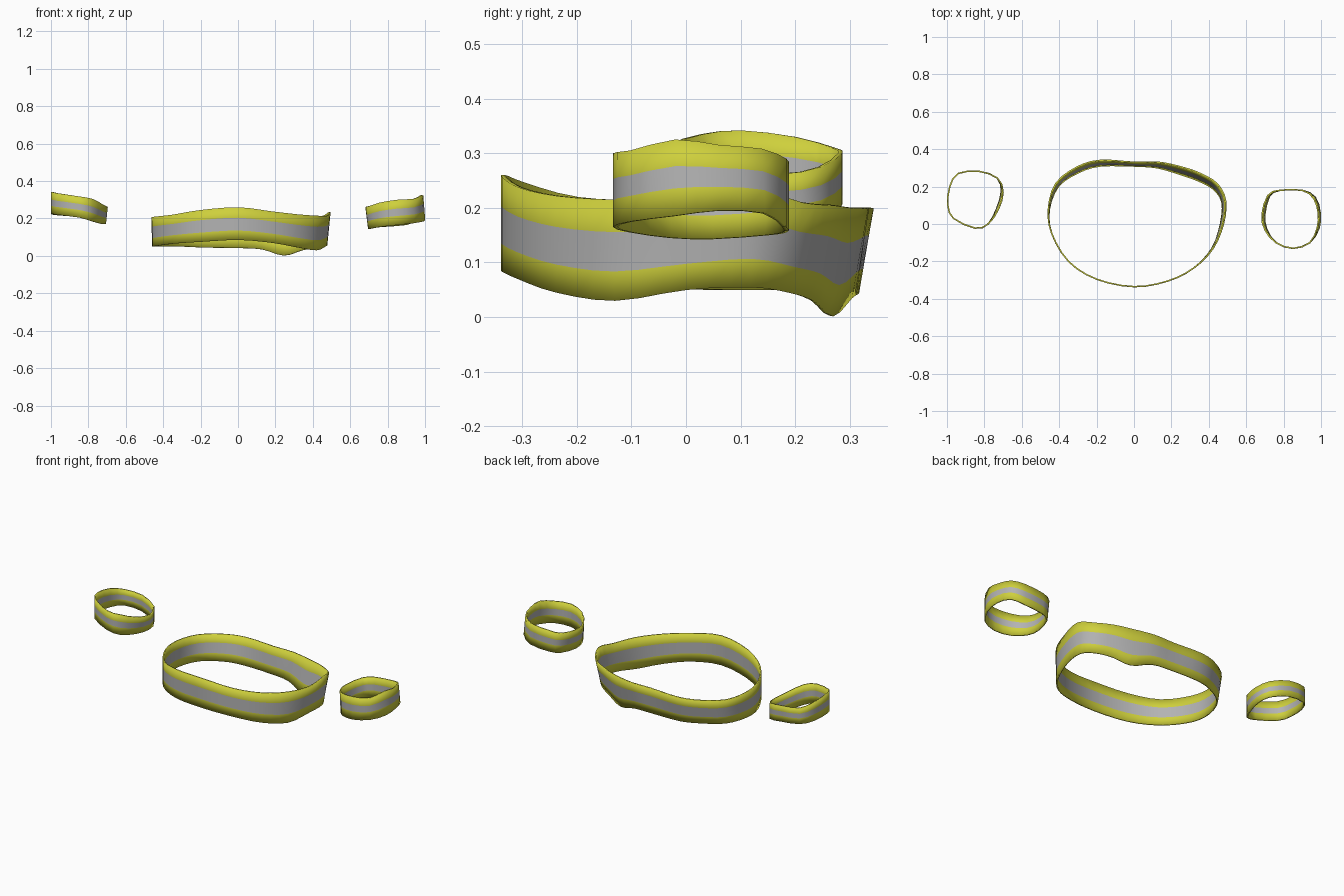
import bpy
import bmesh
import math
from mathutils import Vector

cube = bpy.data.objects.get("Cube")
if cube:
    bpy.data.objects.remove(cube, do_unlink=True)


def make_material(name, colour):
    material = bpy.data.materials.new(name)
    material.use_nodes = True
    material.diffuse_color = colour
    shader = material.node_tree.nodes["Principled BSDF"]
    shader.inputs["Base Color"].default_value = colour
    shader.inputs["Roughness"].default_value = 0.8
    return material


YELLOW = make_material("safety yellow", (0.62, 0.63, 0.045, 1))
GREY = make_material("reflective grey", (0.45, 0.45, 0.45, 1))


def smooth_loop(stations, steps):
    """Closed Catmull-Rom interpolation through all station values."""
    result = []
    count = len(stations)
    for i in range(count):
        before, start, end, after = (stations[(i + k) % count] for k in (-1, 0, 1, 2))
        for step in range(steps):
            t = step / steps
            result.append([
                b + t * ((c - a) + t * ((2 * a - 5 * b + 4 * c - d)
                                        + t * (3 * (b - c) + d - a))) / 2
                for a, b, c, d in zip(before, start, end, after)])
    # the shared factor: position = b + t/2 * (...)
    return result


def make_band(name, stations, stripe, steps):
    """Closed ribbon; each station is x, y, bottom, top and outward lean."""
    loop = smooth_loop(stations, steps)
    count = len(loop)
    levels = (0, stripe[0], stripe[1], 1)
    bm = bmesh.new()
    columns = []
    for i, (x, y, bottom, top, lean) in enumerate(loop):
        ahead, behind = loop[(i + 1) % count], loop[i - 1]
        tangent = Vector((ahead[0] - behind[0], ahead[1] - behind[1], 0)).normalized()
        outward = Vector((tangent.y, -tangent.x, 0))
        columns.append([
            bm.verts.new(Vector((x, y, bottom + (top - bottom) * level))
                         + outward * lean * (level - 0.5))
            for level in levels])
    # three rows of faces, the middle one reflective
    for i, column in enumerate(columns):
        following = columns[(i + 1) % count]
        for row in range(3):
            face = bm.faces.new((column[row], following[row],
                                 following[row + 1], column[row + 1]))
            face.material_index = 1 if row == 1 else 0
    mesh = bpy.data.meshes.new(name)
    bm.to_mesh(mesh)
    bm.free()
    mesh.materials.append(YELLOW)
    mesh.materials.append(GREY)
    band = bpy.data.objects.new(name, mesh)
    bpy.context.collection.objects.link(band)

    # cloth thickness
    cloth = band.modifiers.new("cloth thickness", "SOLIDIFY")
    cloth.thickness = 0.008
    cloth.offset = 0

    bpy.ops.object.select_all(action="DESELECT")
    band.select_set(True)
    bpy.context.view_layer.objects.active = band
    bpy.ops.object.shade_smooth_by_angle(angle=math.radians(35))
    return band


# Wide band around the waist, counterclockwise from the front
make_band("waist_band", [
    (0, -.335, .085, .26, 0),
    (.18, -.305, .07, .238, 0),
    (.32, -.235, .045, .222, 0),
    (.42, -.13, .03, .215, .005),
    (.47, 0, .05, .215, .015),
    (.48, .12, .055, .235, .02),
    (.435, .2, .045, .21, .035),
    (.35, .25, .03, .205, .04),
    (.25, .285, .002, .2, .04),
    (.13, .315, .035, .2, .03),
    (0, .32, .042, .2, .02),
    (-.18, .325, .045, .2, .03),
    (-.3, .29, .05, .2, .03),
    (-.41, .21, .05, .2, .02),
    (-.455, .08, .05, .205, .005),
    (-.44, -.05, .052, .21, 0),
    (-.35, -.2, .065, .22, 0),
    (-.2, -.295, .075, .245, 0),
], (0.29, 0.68), 3)

# Small band on the left arm
make_band("left_arm_band", [
    (.85, -.13, .165, .3, 0),
    (.94, -.1, .175, .305, 0),
    (.985, -.02, .185, .325, -.01),
    (.99, .06, .195, .315, -.01),
    (.965, .14, .19, .308, -.01),
    (.9, .18, .165, .29, 0),
    (.78, .18, .155, .28, 0),
    (.72, .15, .15, .27, .01),
    (.692, .05, .143, .262, .015),
    (.705, -.03, .145, .265, .01),
    (.76, -.1, .155, .285, 0),
], (0.36, 0.65), 2)

# Small band on the right arm
make_band("right_arm_band", [
    (-.85, -.022, .205, .318, 0),
    (-.78, 0, .185, .305, 0),
    (-.73, .08, .172, .275, .01),
    (-.705, .17, .17, .262, .01),
    (-.73, .245, .18, .275, 0),
    (-.83, .282, .205, .3, 0),
    (-.94, .27, .215, .31, 0),
    (-.985, .2, .22, .33, 0),
    (-.995, .1, .225, .342, 0),
    (-.965, .03, .22, .335, 0),
], (0.36, 0.65), 2)
